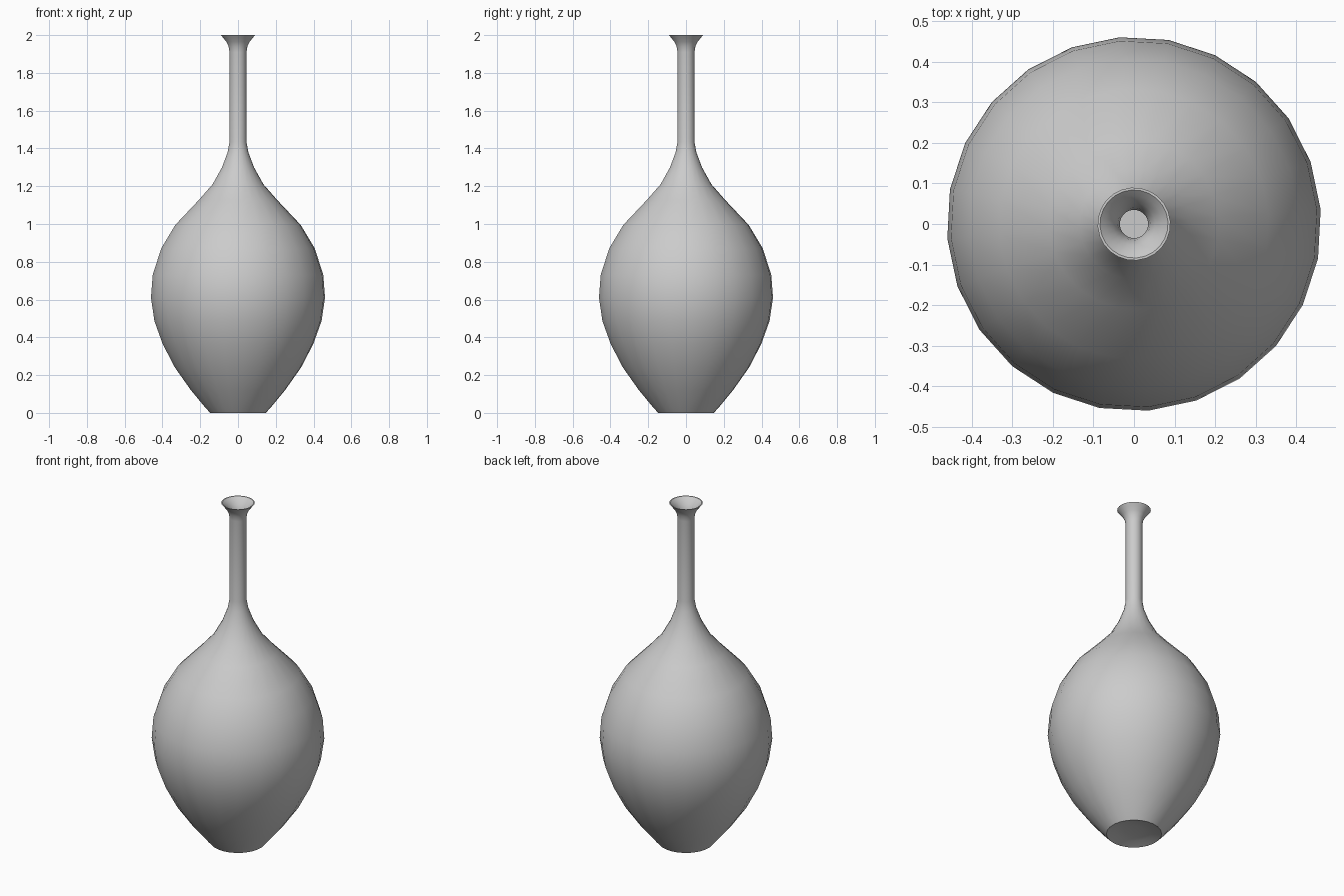
import bpy
import bmesh
from math import cos, sin, pi, radians

cube = bpy.data.objects.get("Cube")
if cube:
    bpy.data.objects.remove(cube, do_unlink=True)

SIDES = 24
TURN = radians(4.4)

# Single glaze colour
glaze = bpy.data.materials.new("grey glaze")
glaze.use_nodes = True
grey = (0.6, 0.6, 0.6, 1)
glaze.diffuse_color = grey
glaze.node_tree.nodes["Principled BSDF"].inputs["Base Color"].default_value = grey

# Outer profile (radius, height) from foot to lip
outer = [(0.148, 0), (0.175, 0.03), (0.25, 0.12), (0.335, 0.24), (0.4, 0.365),
         (0.444, 0.487), (0.462, 0.61), (0.453, 0.73), (0.408, 0.87),
         (0.333, 0.995), (0.21, 1.125), (0.135, 1.21), (0.085, 1.3),
         (0.055, 1.38), (0.045, 1.435), (0.045, 1.91), (0.05, 1.94),
         (0.062, 1.965), (0.08, 1.987), (0.09, 2)]
# Inner wall runs back down, offset by the wall thickness
inner = [(r - 0.01, max(z, 0.03)) for r, z in reversed(outer[1:])]
inner[0] = (0.084, 2)
# Slightly hollow underside
foot = [(0.05, 0.02), (0.1, 0.014)]


def lathe(name, profile):
    """Revolve a profile around z and close both ends with a cap."""
    bm = bmesh.new()
    rings = [[bm.verts.new((r * cos(TURN + 2 * pi * i / SIDES),
                            r * sin(TURN + 2 * pi * i / SIDES), z))
              for i in range(SIDES)] for r, z in profile]
    for low, high in zip(rings, rings[1:]):
        for i in range(SIDES):
            j = (i + 1) % SIDES
            bm.faces.new((low[i], low[j], high[j], high[i]))
    bm.faces.new(rings[0][::-1])
    bm.faces.new(rings[-1])
    bmesh.ops.recalc_face_normals(bm, faces=bm.faces)
    mesh = bpy.data.meshes.new(name)
    bm.to_mesh(mesh)
    bm.free()
    obj = bpy.data.objects.new(name, mesh)
    bpy.context.collection.objects.link(obj)
    return obj


# Vase body, neck and flared lip in one turned piece
vase = lathe("vase", foot + outer + inner)
vase.data.materials.append(glaze)
bpy.ops.object.select_all(action="DESELECT")
vase.select_set(True)
bpy.context.view_layer.objects.active = vase
bpy.ops.object.shade_smooth_by_angle(angle=radians(40))
